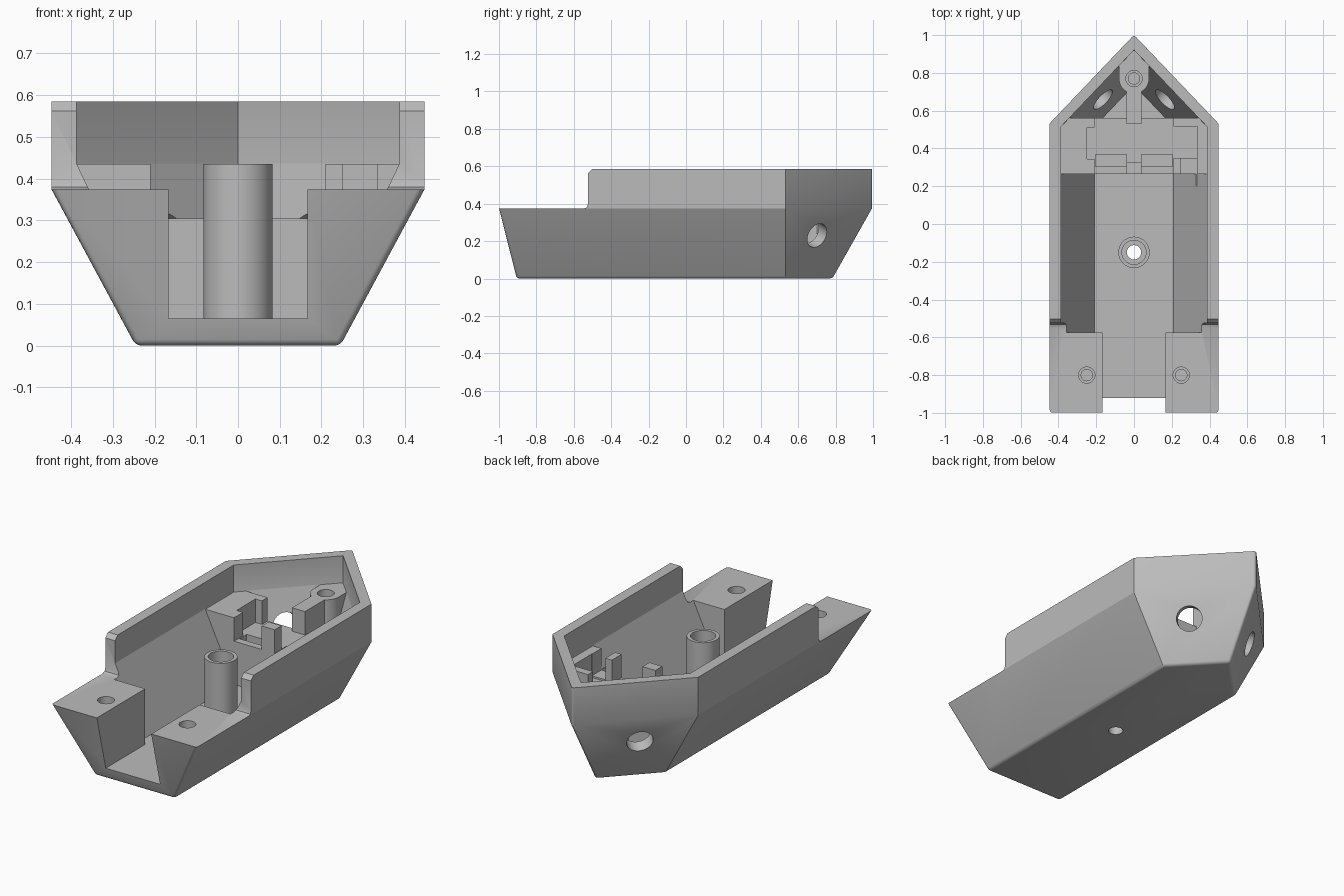
import bpy, bmesh, math
from mathutils import Vector

if "Cube" in bpy.data.objects:
    bpy.data.objects.remove(bpy.data.objects["Cube"], do_unlink=True)

GREY = (0.5, 0.5, 0.5, 1.0)
mat = bpy.data.materials.new("plain grey")
mat.use_nodes = True
mat.diffuse_color = GREY
mat.node_tree.nodes["Principled BSDF"].inputs["Base Color"].default_value = GREY

SLOPE = 1.05      # nose length per unit of half width
DECK = 0.374      # height of the front deck
FLOOR = 0.065     # inner floor
SHELF = 0.305     # rear platform
TOP = 0.435       # top of the posts and side blocks


def to_object(name, bm):
    bmesh.ops.recalc_face_normals(bm, faces=bm.faces)
    mesh = bpy.data.meshes.new(name)
    bm.to_mesh(mesh)
    bm.free()
    mesh.materials.append(mat)
    obj = bpy.data.objects.new(name, mesh)
    bpy.context.collection.objects.link(obj)
    return obj


def box(x0, x1, y0, y1, z0, z1):
    bm = bmesh.new()
    bmesh.ops.create_cube(bm, size=1)
    for v in bm.verts:
        v.co = Vector((x0 if v.co.x < 0 else x1, y0 if v.co.y < 0 else y1,
                       z0 if v.co.z < 0 else z1))
    return to_object("helper", bm)


def cylinder(centre, radius, length, axis=(0, 0, 1)):
    bm = bmesh.new()
    bmesh.ops.create_cone(bm, cap_ends=True, segments=40, radius1=radius,
                          radius2=radius, depth=length)
    turn = Vector((0, 0, 1)).rotation_difference(Vector(axis)).to_matrix()
    bmesh.ops.rotate(bm, verts=bm.verts, matrix=turn)
    bmesh.ops.translate(bm, verts=bm.verts, vec=centre)
    return to_object("helper", bm)


def upright(x, y, radius, z0, z1):
    return cylinder((x, y, (z0 + z1) / 2), radius, z1 - z0)


def boat_loft(levels, shoulder):
    """Stack of pointed outlines, each given as (z, half width, front y)."""
    bm = bmesh.new()
    rings = []
    for z, w, front in levels:
        outline = [(-w, front), (w, front), (w, shoulder),
                   (0, shoulder + SLOPE * w), (-w, shoulder)]
        rings.append([bm.verts.new((x, y, z)) for x, y in outline])
    bm.faces.new(rings[0])
    bm.faces.new(rings[-1])
    for low, high in zip(rings, rings[1:]):
        for i in range(5):
            j = (i + 1) % 5
            bm.faces.new((low[i], low[j], high[j], high[i]))
    return bm


def extrude_along_x(profile, half):
    bm = bmesh.new()
    face = bm.faces.new([bm.verts.new((-half, y, z)) for y, z in profile])
    grown = bmesh.ops.extrude_face_region(bm, geom=[face])["geom"]
    moved = [g for g in grown if isinstance(g, bmesh.types.BMVert)]
    bmesh.ops.translate(bm, verts=moved, vec=(2 * half, 0, 0))
    return to_object("helper", bm)


def cut(target, cutter):
    cutter.hide_render = True
    mod = target.modifiers.new("cut", 'BOOLEAN')
    mod.operation = 'DIFFERENCE'
    mod.solver = 'EXACT'
    mod.object = cutter
    bpy.context.view_layer.objects.active = target
    bpy.ops.object.modifier_apply(modifier=mod.name)
    bpy.data.objects.remove(cutter, do_unlink=True)


# Outer hull, with softened base, nose and front corner edges
bm = boat_loft([(0, 0.245, -0.905), (0.375, 0.447, -1), (0.585, 0.447, -1)], 0.532)
soft = []
for e in bm.edges:
    a, b = (v.co for v in e.verts)
    base = max(a.z, b.z) < 0.01
    rising = abs(a.z - b.z) > 0.1
    nose = abs(a.x) + abs(b.x) < 0.01
    if base or (rising and (nose or a.y < 0)):
        soft.append(e)
bmesh.ops.recalc_face_normals(bm, faces=bm.faces)
bmesh.ops.bevel(bm, geom=soft, offset=0.015, segments=4, profile=0.5, affect='EDGES')
hull = to_object("hull", bm)

# Lowered front deck, with chamfered wall ends
cut(hull, extrude_along_x([(-1.2, DECK), (-0.547, DECK), (-0.531, 0.38),
                           (-0.525, 0.396), (-0.525, 0.562), (-0.5, 0.587),
                           (-0.5, 0.7), (-1.2, 0.7)], 0.6))

# Inner cavity, from which the solid inner parts are kept back
cavity = to_object("cavity", boat_loft(
    [(FLOOR, 0.21, -0.575), (TOP + 0.002, 0.387, -0.575), (0.7, 0.387, -0.575)], 0.515))
cut(cavity, box(-0.5, 0.5, 0.265, 0.56, -0.1, SHELF))          # rear platform
for s in (-1, 1):
    xs = sorted((s * 0.21, s * 0.5))
    cut(cavity, box(*xs, 0.265, 0.56, -0.1, TOP))              # side blocks
cut(cavity, box(-0.04, 0.04, 0.265, 0.325, -0.1, TOP))         # front locator post
cut(cavity, box(-0.04, 0.04, 0.53, 0.72, -0.1, TOP))           # centre fin
cut(cavity, upright(0, 0.77, 0.08, -0.1, TOP))                 # nose screw post
cut(cavity, box(-0.08, 0.08, 0.775, 1.1, -0.1, TOP))           # nose post web
cut(cavity, upright(0, -0.15, 0.083, -0.1, TOP))               # main screw post
cut(hull, cavity)

# Front channel
cut(hull, box(-0.167, 0.167, -1.2, -0.57, FLOOR, 0.7))

# Recesses in the side blocks, wire channel and platform slots
cut(hull, box(-0.25, -0.19, 0.345, 0.51, SHELF, 0.5))
cut(hull, box(0.19, 0.335, 0.35, 0.515, SHELF, 0.5))
cut(hull, box(0.25, 0.333, 0.2, 0.36, SHELF + 0.01, 0.5))
for s in (-1, 1):
    xs = sorted((s * 0.04, s * 0.205))
    cut(hull, box(*xs, 0.305, 0.368, SHELF - 0.04, 0.4))

# Screw holes
cut(hull, upright(0, -0.15, 0.064, 0.1, 0.6))
cut(hull, upright(0, -0.15, 0.038, -0.1, 0.2))
for x, y, top in ((-0.25, -0.8, DECK), (0.25, -0.8, DECK), (0, 0.77, TOP)):
    cut(hull, upright(x, y, 0.043, top - 0.15, 0.7))
    cut(hull, upright(x, y, 0.03, top - 0.22, top - 0.1))

# Angled holes through the nose walls
for s in (-1, 1):
    cut(hull, cylinder((s * 0.207, 0.7, 0.23), 0.068, 0.22, (s * 0.724, 0.69, -0.39)))

# Shading
bpy.ops.object.select_all(action='DESELECT')
hull.select_set(True)
bpy.context.view_layer.objects.active = hull
bpy.ops.object.shade_smooth_by_angle(angle=math.radians(25))
